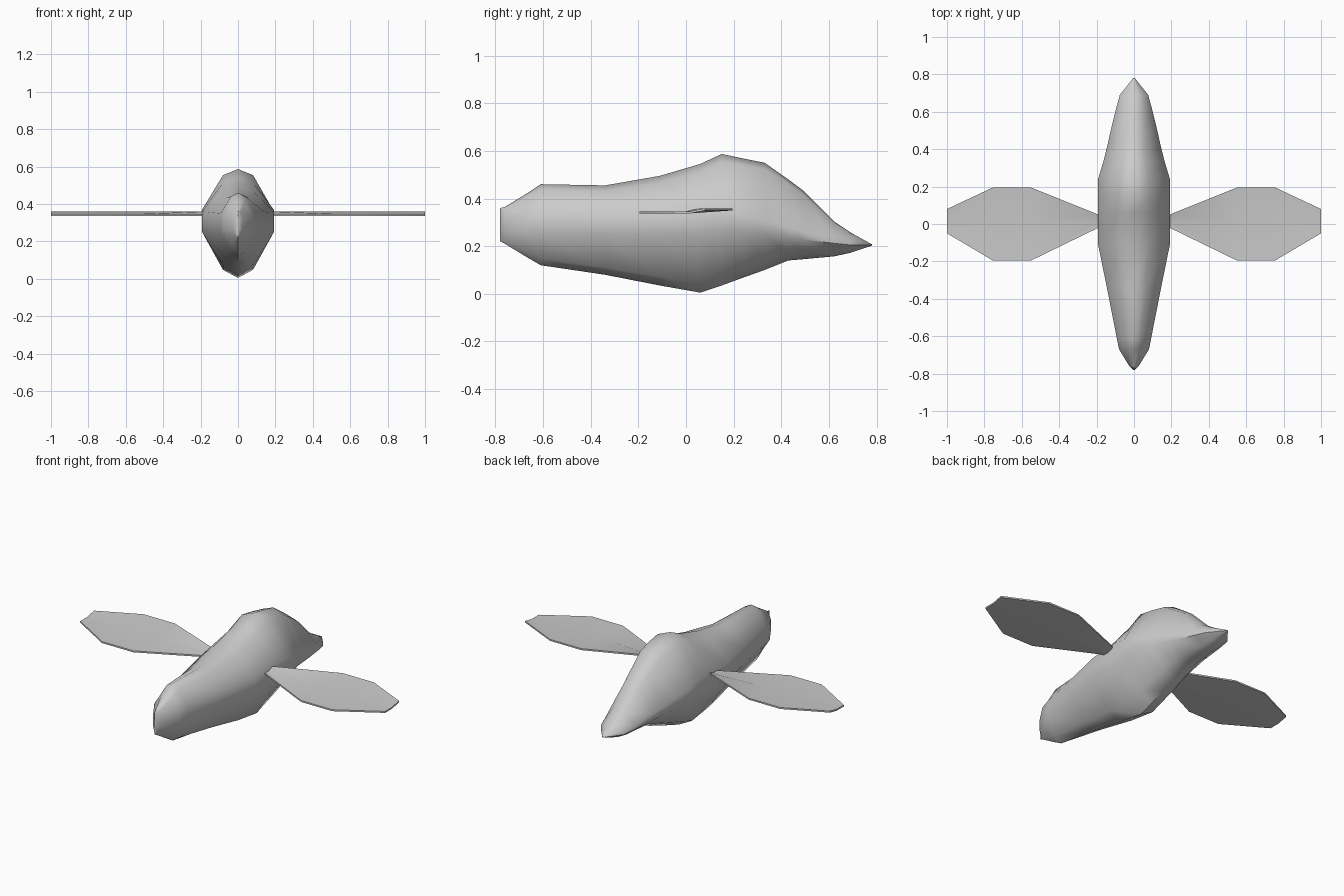
import bpy, bmesh

if "Cube" in bpy.data.objects:
    bpy.data.objects.remove(bpy.data.objects["Cube"])


def finish(bm, name):
    bmesh.ops.recalc_face_normals(bm, faces=bm.faces)
    mesh = bpy.data.meshes.new(name)
    bm.to_mesh(mesh)
    bm.free()
    obj = bpy.data.objects.new(name, mesh)
    bpy.context.collection.objects.link(obj)
    bpy.ops.object.select_all(action='DESELECT')
    obj.select_set(True)
    bpy.context.view_layer.objects.active = obj
    return obj


def loft(rings, name):
    bm = bmesh.new()
    loops = [[bm.verts.new(p) for p in ring] for ring in rings]
    for a, b in zip(loops, loops[1:]):
        n = len(a)
        for i in range(n):
            bm.faces.new((a[i], a[(i + 1) % n], b[(i + 1) % n], b[i]))
    bm.faces.new(loops[0])
    bm.faces.new(loops[-1])
    bmesh.ops.remove_doubles(bm, verts=bm.verts, dist=0.0005)
    return finish(bm, name)


# Body stations: y, half width, top z, upper flank z, lower flank z, bottom z
stations = [
    (-0.78, 0.004, 0.36, 0.31, 0.27, 0.22),
    (-0.76, 0.025, 0.365, 0.32, 0.26, 0.21),
    (-0.67, 0.080, 0.42, 0.34, 0.25, 0.155),
    (-0.61, 0.092, 0.46, 0.35, 0.25, 0.12),
    (-0.34, 0.145, 0.455, 0.355, 0.25, 0.08),
    (-0.11, 0.192, 0.495, 0.36, 0.25, 0.035),
    (0.06, 0.192, 0.545, 0.37, 0.25, 0.005),
    (0.15, 0.192, 0.587, 0.36, 0.26, 0.035),
    (0.24, 0.192, 0.568, 0.335, 0.26, 0.068),
    (0.33, 0.165, 0.55, 0.31, 0.25, 0.10),
    (0.43, 0.140, 0.48, 0.28, 0.235, 0.14),
    (0.49, 0.127, 0.435, 0.265, 0.228, 0.145),
    (0.62, 0.095, 0.305, 0.235, 0.212, 0.157),
    (0.69, 0.076, 0.258, 0.22, 0.205, 0.172),
    (0.78, 0.004, 0.208, 0.206, 0.204, 0.202),
]


def body_ring(y, w, top, hi, lo, bottom):
    h = top - bottom
    half = [(0.42 * w, top - 0.06 * h), (w, hi), (w, lo),
            (0.42 * w, bottom + 0.08 * h)]
    pts = [(0, top)] + half + [(0, bottom)]
    pts += [(-x, z) for x, z in reversed(half)]
    return [(x, y, z) for x, z in pts]


loft([body_ring(*s) for s in stations], "body")
bpy.ops.object.shade_smooth_by_angle(angle=0.9)

# Thin wings: x, front y, back y; slightly bent along the middle
wing_stations = [(0.15, -0.005, 0.035), (0.19, -0.02, 0.05),
                 (0.55, -0.195, 0.195), (0.755, -0.195, 0.195),
                 (1.0, -0.05, 0.08)]
T = 0.009


def wing_ring(x, front, back):
    mid = (front + back) / 2
    line = [(front, 0.337), (mid, 0.337), (back, 0.35)]
    return ([(x, y, z) for y, z in line]
            + [(x, y, z + T) for y, z in reversed(line)])


for name, side in (("right_wing", 1), ("left_wing", -1)):
    loft([wing_ring(side * x, f, b) for x, f, b in wing_stations], name)
    bpy.ops.object.shade_smooth_by_angle(angle=0.6)
